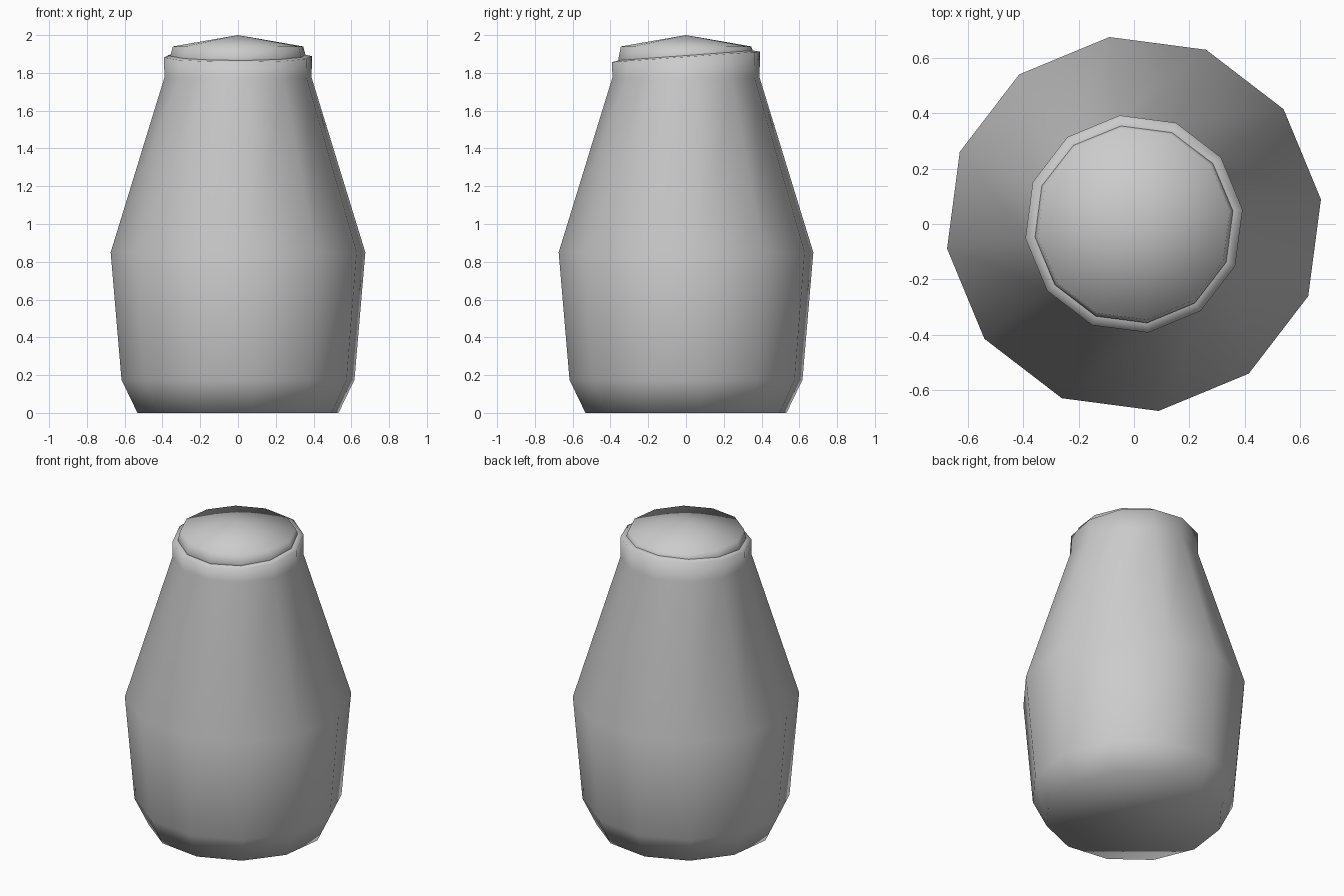
import bpy
import bmesh
import math

SIDES = 12
TURN = math.radians(7.5)

cube = bpy.data.objects.get("Cube")
if cube:
    bpy.data.objects.remove(cube, do_unlink=True)

grey = bpy.data.materials.new("plain_grey")
grey.use_nodes = True
colour = (0.6, 0.6, 0.6, 1.0)
grey.diffuse_color = colour
shader = next(n for n in grey.node_tree.nodes if n.type == 'BSDF_PRINCIPLED')
shader.inputs["Base Color"].default_value = colour


def lathe(name, profile, apex=None):
    """Turn (radius, height, slant) rings into a closed smooth solid."""
    bm = bmesh.new()
    rings = []
    for radius, height, slant in profile:
        ring = []
        for i in range(SIDES):
            a = TURN + math.tau * i / SIDES
            z = height + slant * math.sin(a)
            ring.append(bm.verts.new((radius * math.cos(a), radius * math.sin(a), z)))
        rings.append(ring)
    for low, high in zip(rings, rings[1:]):
        for i in range(SIDES):
            j = (i + 1) % SIDES
            bm.faces.new((low[i], low[j], high[j], high[i]))
    bm.faces.new(reversed(rings[0]))
    if apex is None:
        bm.faces.new(rings[-1])
    else:
        tip = bm.verts.new((0, 0, apex))
        for i in range(SIDES):
            bm.faces.new((rings[-1][i], rings[-1][(i + 1) % SIDES], tip))
    for face in bm.faces:
        face.smooth = True
    mesh = bpy.data.meshes.new(name)
    bm.to_mesh(mesh)
    bm.free()
    mesh.materials.append(grey)
    obj = bpy.data.objects.new(name, mesh)
    bpy.context.collection.objects.link(obj)
    return obj


# Jar body: chamfered foot, swelling belly, tapering shoulder, slanted neck rim
lathe("jar_body", [
    (0.537, 0.0, 0),
    (0.622, 0.175, 0),
    (0.68, 0.85, 0),
    (0.393, 1.775, 0),
    (0.395, 1.885, 0.028),
    (0.355, 1.893, 0.026),
])

# Lid: short drum seated in the neck with a shallow pointed top
lathe("lid", [
    (0.36, 1.84, 0),
    (0.36, 1.895, 0.015),
    (0.348, 1.94, 0),
], apex=2.0)
